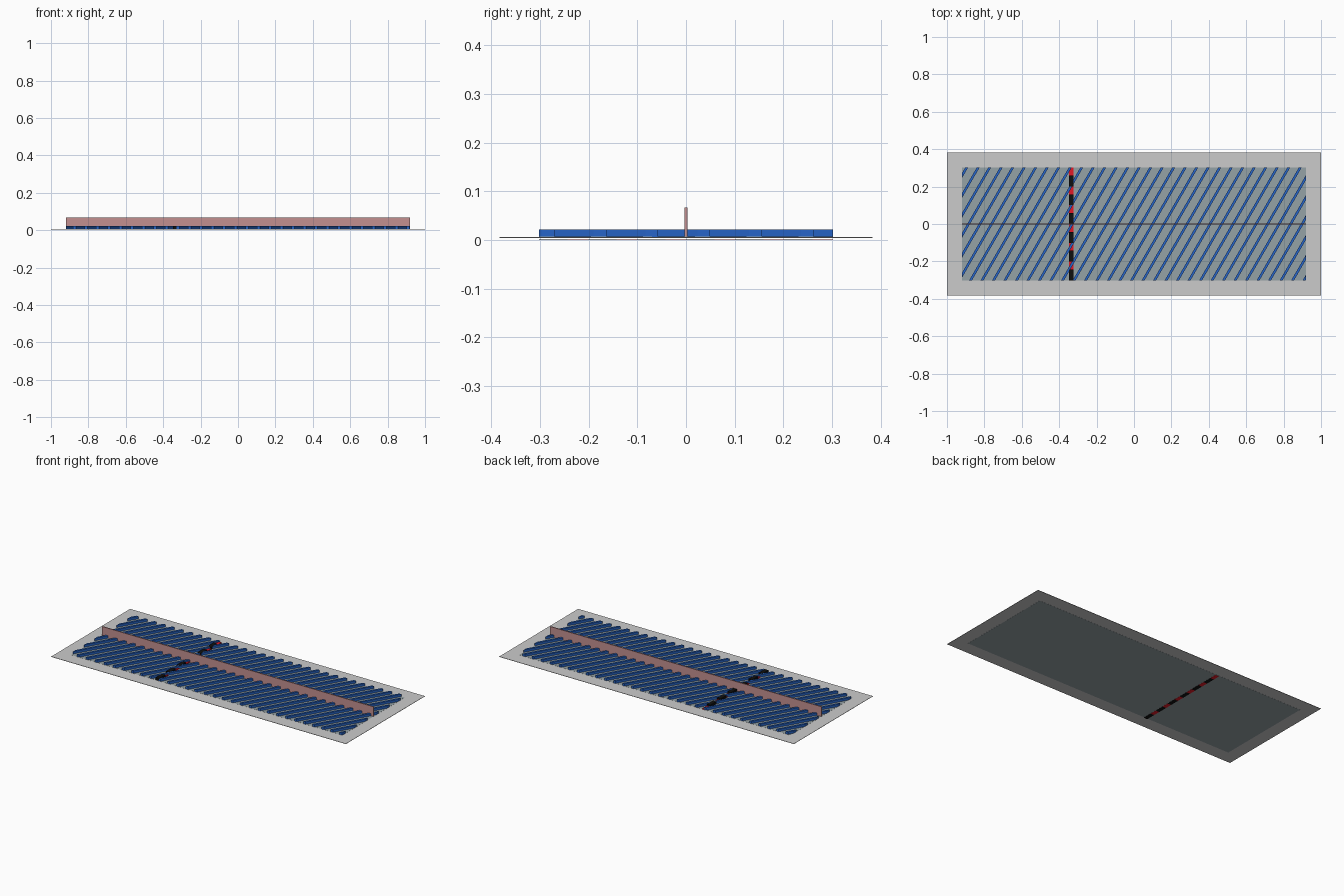
import bpy, bmesh, math
from mathutils import Vector

if "Cube" in bpy.data.objects:
    bpy.data.objects.remove(bpy.data.objects["Cube"])


def material(name, rgb):
    m = bpy.data.materials.new(name)
    m.diffuse_color = (*rgb, 1)
    m.use_nodes = True
    m.node_tree.nodes["Principled BSDF"].inputs["Base Color"].default_value = m.diffuse_color
    return m


BLUE = material("blue", (0.02, 0.13, 0.58))
PINK = material("pink", (0.55, 0.28, 0.28))
FLOOR = material("blue_grey", (0.30, 0.36, 0.38))
BLACK = material("black", (0.005, 0.005, 0.005))
RED = material("red", (0.75, 0.01, 0.02))


def finish(name, bm, mat=None):
    bmesh.ops.recalc_face_normals(bm, faces=bm.faces)
    mesh = bpy.data.meshes.new(name)
    bm.to_mesh(mesh)
    bm.free()
    ob = bpy.data.objects.new(name, mesh)
    bpy.context.collection.objects.link(ob)
    if mat:
        mesh.materials.append(mat)
    return ob


def add_box(bm, x0, x1, y0, y1, z0, z1):
    verts = bmesh.ops.create_cube(bm, size=1)["verts"]
    for v in verts:
        v.co = Vector((x0 + (v.co.x + .5) * (x1 - x0),
                       y0 + (v.co.y + .5) * (y1 - y0),
                       z0 + (v.co.z + .5) * (z1 - z0)))


def box(name, dims, mat=None):
    bm = bmesh.new()
    add_box(bm, *dims)
    return finish(name, bm, mat)


HX, HY = 0.92, 0.302          # half size of the ribbed area
BASE, RIB_TOP = 0.0065, 0.0215

# Thin base plate and the inset floor panel
box("base_plate", (-1, 1, -0.383, 0.383, 0.0045, 0.0065))
box("floor_panel", (-HX, HX, -HY, HY, 0.004, 0.007), FLOOR)

# Tall centre wall
box("centre_wall", (-HX, HX, -0.003, 0.003, 0.005, 0.067), PINK)

# Slanted ribs, trimmed to the panel outline
slope = 1 / math.tan(math.radians(60))
step, half_w = 0.0615, 0.0075
bm = bmesh.new()
for k in range(-36, 6):
    c = 0.776 + k * step
    pts = [(c - half_w - 0.5 * slope, -0.5), (c + half_w - 0.5 * slope, -0.5),
           (c + half_w + 0.5 * slope, 0.5), (c - half_w + 0.5 * slope, 0.5)]
    bm.faces.new([bm.verts.new((x, y, BASE)) for x, y in pts])
for co, no in (((HX, 0, 0), (1, 0, 0)), ((-HX, 0, 0), (-1, 0, 0)),
               ((0, HY, 0), (0, 1, 0)), ((0, -HY, 0), (0, -1, 0))):
    bmesh.ops.bisect_plane(bm, geom=bm.verts[:] + bm.edges[:] + bm.faces[:],
                           plane_co=co, plane_no=no, clear_outer=True)
ext = bmesh.ops.extrude_face_region(bm, geom=bm.faces[:], use_keep_orig=True)
bmesh.ops.translate(bm, vec=(0, 0, RIB_TOP - BASE),
                    verts=[g for g in ext["geom"] if isinstance(g, bmesh.types.BMVert)])
finish("slanted_ribs", bm, BLUE)

# Dashed cross strip: black blocks and red gaps, repeated on the underside
black, red = bmesh.new(), bmesh.new()
pitch, n = 2 * HY / 6, 6
x0, x1 = -0.347, -0.323
for i in range(n):
    a = -HY + i * pitch
    b, d = a + pitch * 0.58, a + pitch
    add_box(black, x0, x1, a, b, BASE, RIB_TOP + 0.0005)
    add_box(red, x0, x1, b, d, BASE, 0.013)
    add_box(black, x0, x1, a, b, 0, 0.0008)
    add_box(red, x0, x1, b, d, 0, 0.0008)
finish("cross_strip_black", black, BLACK)
finish("cross_strip_red", red, RED)
